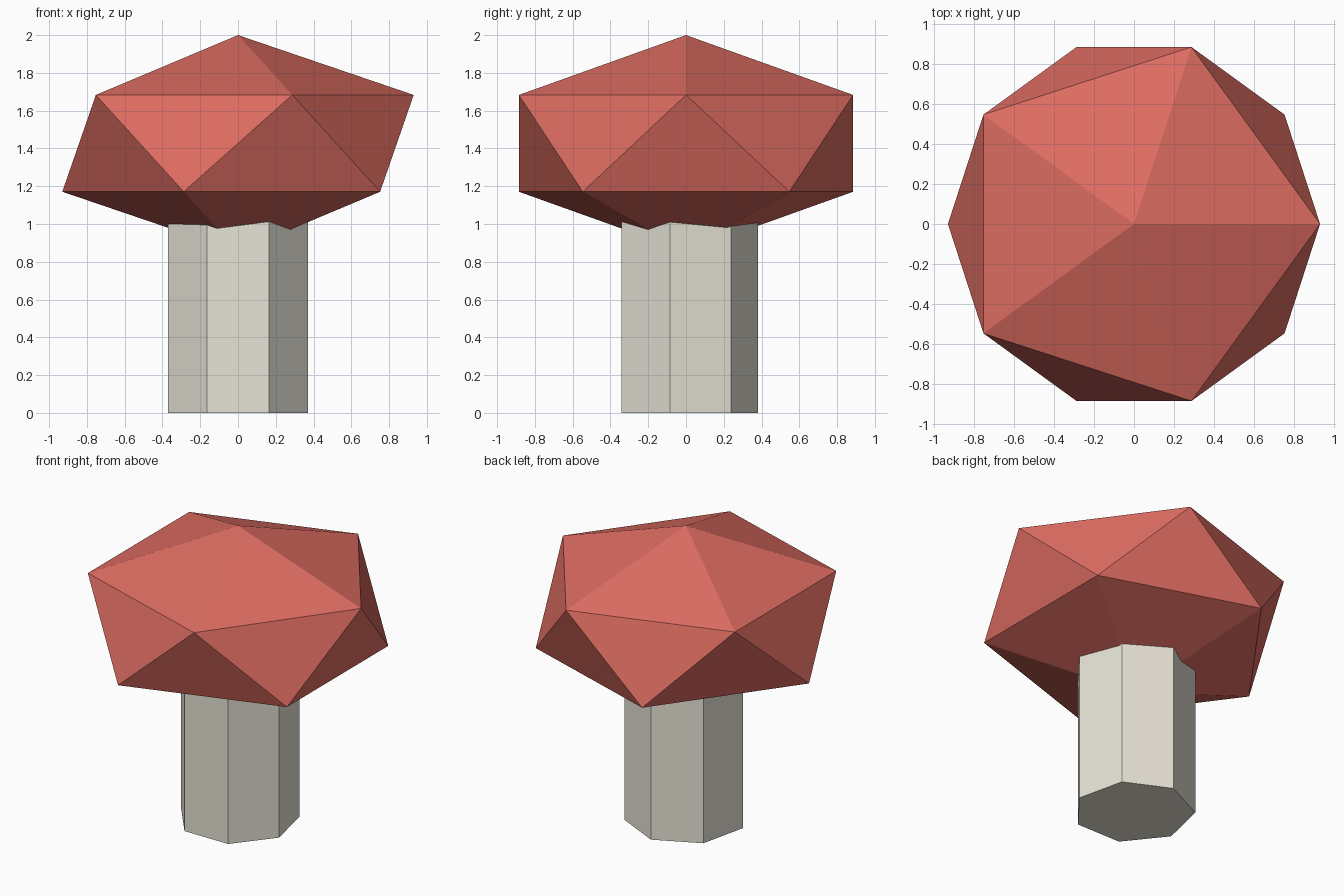
import bpy

if "Cube" in bpy.data.objects:
    bpy.data.objects.remove(bpy.data.objects["Cube"])

# Stem: seven-sided prism, its top hidden inside the cap
STEM_H = 1.2
bpy.ops.mesh.primitive_cylinder_add(vertices=7, radius=0.38, depth=STEM_H,
                                    location=(0, 0, STEM_H / 2))
stem = bpy.context.object
stem.name = "stem"
stem_mat = bpy.data.materials.new("cream")
stem_mat.diffuse_color = (0.80, 0.77, 0.68, 1)
stem_mat.use_nodes = True
stem_mat.node_tree.nodes["Principled BSDF"].inputs["Base Color"].default_value = stem_mat.diffuse_color
stem.data.materials.append(stem_mat)

# Cap: flattened icosahedron with flat faces
bpy.ops.mesh.primitive_ico_sphere_add(subdivisions=1, radius=1, location=(0, 0, 1.427))
cap = bpy.context.object
cap.name = "cap"
cap.scale = (1.04, 1.04, 0.573)
bpy.ops.object.transform_apply(location=False, rotation=False, scale=True)
cap_mat = bpy.data.materials.new("red")
cap_mat.diffuse_color = (0.72, 0.15, 0.12, 1)
cap_mat.use_nodes = True
cap_mat.node_tree.nodes["Principled BSDF"].inputs["Base Color"].default_value = cap_mat.diffuse_color
cap.data.materials.append(cap_mat)
